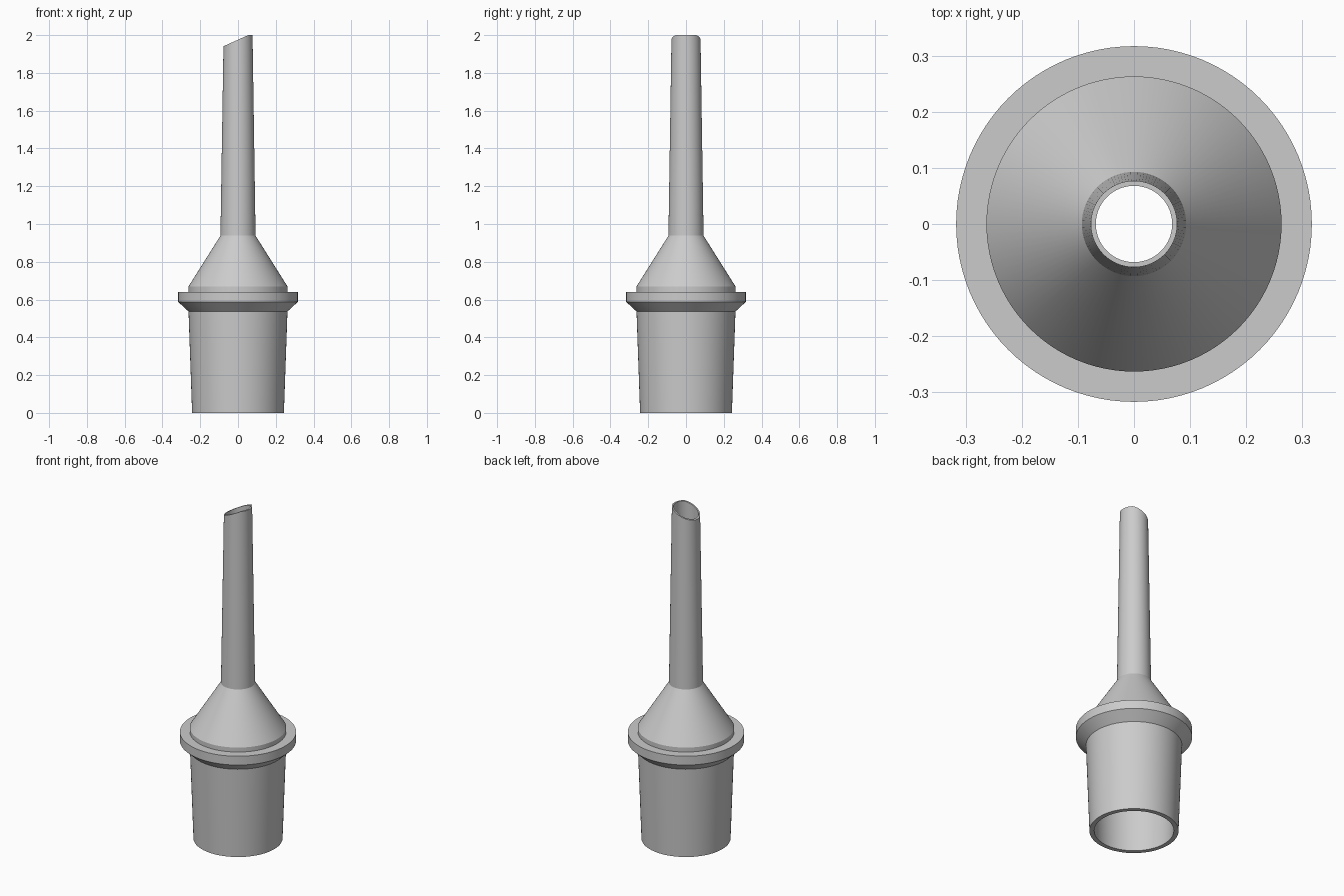
import bpy
import bmesh
from math import cos, sin, tau

cube = bpy.data.objects.get("Cube")
if cube:
    bpy.data.objects.remove(cube, do_unlink=True)

SEGMENTS = 96
TIP = 2.0

# Closed wall profile (radius, height): outside going up, then inside going down
profile = [
    (0.243, 0), (0.262, 0.537),                     # tapered plug
    (0.317, 0.588), (0.317, 0.641),                 # flared collar
    (0.263, 0.641), (0.263, 0.668),                 # small shoulder
    (0.093, 0.938), (0.077, TIP),                   # cone and nozzle
    (0.068, TIP), (0.080, 0.925),                   # inner bore
    (0.237, 0.655), (0.217, 0),                     # inner cone and socket
]


def tip_height(x):
    """Slanted tip that levels off on the +x side."""
    return min(TIP, 1.941 + 0.45 * (x + 0.077))


def ring(bm, radius, height):
    verts = []
    for i in range(SEGMENTS):
        a = tau * i / SEGMENTS
        x, y = radius * cos(a), radius * sin(a)
        z = tip_height(x) if height == TIP else height
        verts.append(bm.verts.new((x, y, z)))
    return verts


# Lathe the profile into a hollow adapter
bm = bmesh.new()
rings = [ring(bm, r, z) for r, z in profile]
for k, lower in enumerate(rings):
    upper = rings[(k + 1) % len(rings)]
    for i in range(SEGMENTS):
        j = (i + 1) % SEGMENTS
        bm.faces.new((lower[i], lower[j], upper[j], upper[i]))
bmesh.ops.recalc_face_normals(bm, faces=bm.faces)

mesh = bpy.data.meshes.new("nozzle_adapter")
bm.to_mesh(mesh)
bm.free()
adapter = bpy.data.objects.new("nozzle_adapter", mesh)
bpy.context.collection.objects.link(adapter)

# Plain grey plastic
grey = bpy.data.materials.new("light_grey")
grey.use_nodes = True
colour = (0.6, 0.6, 0.6, 1)
grey.diffuse_color = colour
grey.node_tree.nodes["Principled BSDF"].inputs["Base Color"].default_value = colour
mesh.materials.append(grey)

# Smooth round walls with crisp rims
bpy.ops.object.select_all(action="DESELECT")
adapter.select_set(True)
bpy.context.view_layer.objects.active = adapter
bpy.ops.object.shade_smooth_by_angle(angle=0.4)
